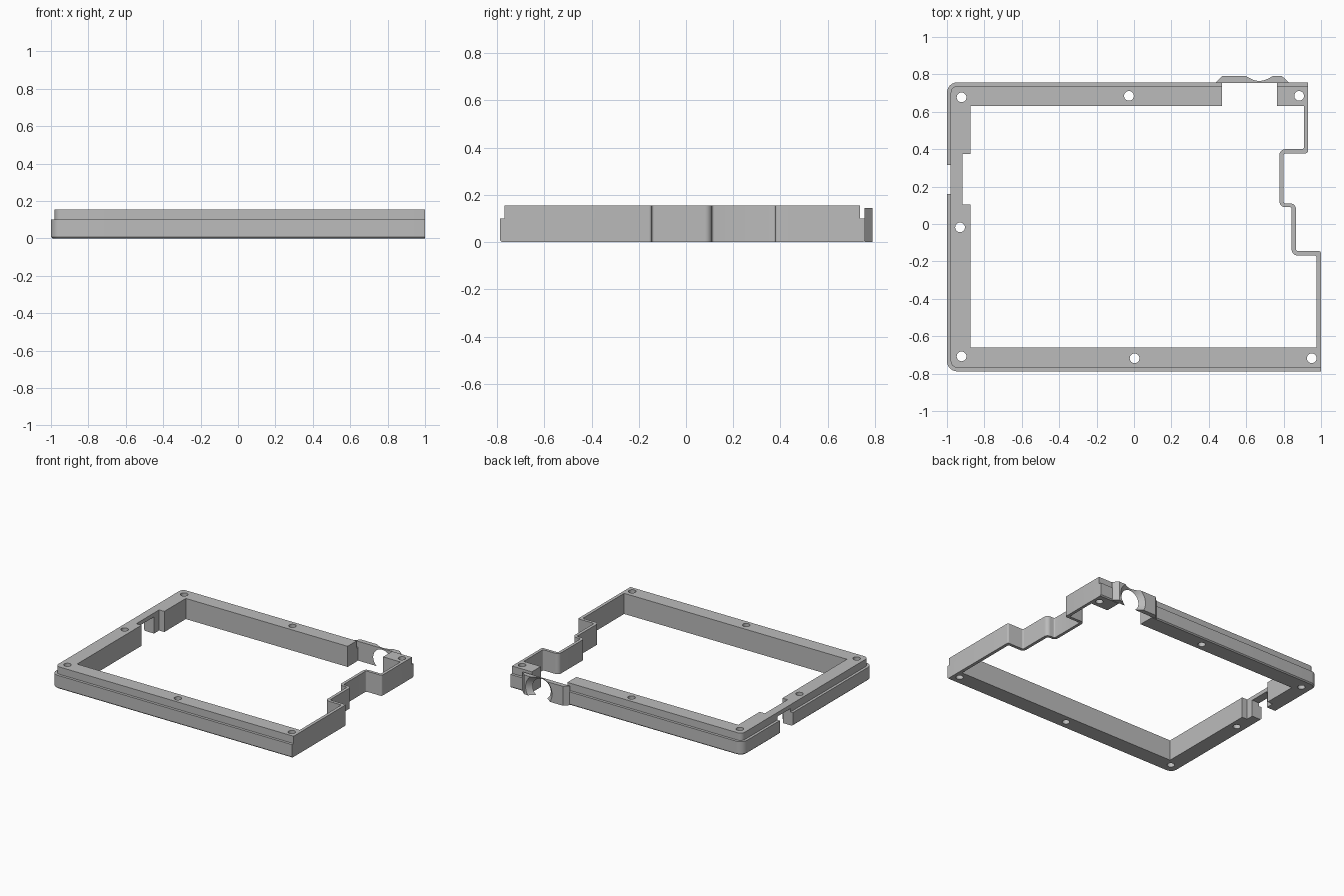
import bpy
import bmesh
import math
from mathutils import Vector, Matrix

cube = bpy.data.objects.get("Cube")
if cube:
    bpy.data.objects.remove(cube, do_unlink=True)

GREY = (0.5, 0.5, 0.5, 1)
grey = bpy.data.materials.new("plain grey")
grey.use_nodes = True
grey.diffuse_color = GREY
grey.node_tree.nodes["Principled BSDF"].inputs["Base Color"].default_value = GREY


def rounded(corners, steps=6):
    """Polygon with each (x, y, radius) corner replaced by an arc."""
    out = []
    n = len(corners)
    for i, (x, y, r) in enumerate(corners):
        p = Vector((x, y))
        if r == 0:
            out.append(p)
            continue
        a = (Vector(corners[i - 1][:2]) - p).normalized()
        b = (Vector(corners[(i + 1) % n][:2]) - p).normalized()
        centre = p + (a + b) * r
        for k in range(steps + 1):
            t = k / steps * math.pi / 2
            out.append(centre - b * r * math.cos(t) - a * r * math.sin(t))
    return out


def finish(name, bm):
    bmesh.ops.recalc_face_normals(bm, faces=bm.faces)
    mesh = bpy.data.meshes.new(name)
    bm.to_mesh(mesh)
    bm.free()
    mesh.materials.append(grey)
    ob = bpy.data.objects.new(name, mesh)
    bpy.context.collection.objects.link(ob)
    return ob


def loft(name, layers):
    """Closed solid through (z, outline) layers of equal point count."""
    bm = bmesh.new()
    rings = [[bm.verts.new((p[0], p[1], z)) for p in pts] for z, pts in layers]
    for low, high in zip(rings, rings[1:]):
        for i in range(len(low)):
            bm.faces.new((low[i - 1], low[i], high[i], high[i - 1]))
    bm.faces.new(rings[0][::-1])
    bm.faces.new(rings[-1])
    return finish(name, bm)


def box(name, x0, x1, y0, y1, z0, z1):
    pts = [(x0, y0), (x1, y0), (x1, y1), (x0, y1)]
    return loft(name, [(z0, pts), (z1, pts)])


def cone(name, r1, r2, depth, matrix, sides=48):
    bm = bmesh.new()
    bmesh.ops.create_cone(bm, cap_ends=True, segments=sides, radius1=r1,
                          radius2=r2, depth=depth, matrix=matrix)
    return finish(name, bm)


def cut(target, cutter):
    cutter.hide_render = True
    mod = target.modifiers.new("cut", "BOOLEAN")
    mod.operation = "DIFFERENCE"
    mod.solver = "EXACT"
    mod.object = cutter
    bpy.context.view_layer.objects.active = target
    bpy.ops.object.modifier_apply(modifier=mod.name)
    bpy.data.objects.remove(cutter, do_unlink=True)


def outline(d):
    """Outer edge, drawn in by d on the left, front and back."""
    r = 0.055 - d
    return rounded([
        (-1 + d, -0.788 + d, r), (1, -0.788 + d, 0), (1, -0.145, 0.012),
        (0.866, -0.145, 0.01), (0.866, 0.11, 0.03), (0.8, 0.11, 0.01),
        (0.8, 0.378, 0.01), (0.93, 0.378, 0.012), (0.93, 0.757 - d, 0),
        (-1 + d, 0.757 - d, r)])


# Stepped frame body
TOP = 0.155
frame = loft("frame", [(0, outline(0.008)), (0.008, outline(0)),
                       (0.1, outline(0)), (0.1, outline(0.02)),
                       (TOP, outline(0.02))])

# Inner opening, following the thin stepped wall
inner = rounded([
    (-0.875, -0.66, 0), (0.976, -0.66, 0), (0.976, -0.168, 0.01),
    (0.843, -0.168, 0.03), (0.843, 0.09, 0.01), (0.778, 0.09, 0.03),
    (0.778, 0.4, 0.03), (0.908, 0.4, 0.01), (0.908, 0.63, 0),
    (-0.875, 0.63, 0)])
cut(frame, loft("opening", [(-0.1, inner), (0.3, inner)]))

# Back gap, left pocket and the port below the left strip
cut(frame, box("back_gap", 0.47, 0.765, 0.6, 0.8, -0.1, 0.3))
cut(frame, box("left_pocket", -0.918, -0.8, 0.105, 0.375, -0.1, 0.3))
cut(frame, box("left_port", -1.1, -0.9, 0.16, 0.315, -0.1, 0.125))
cut(frame, box("left_lip_gap", -1.1, -0.98, 0.16, 0.315, -0.1, 0.3))

# Screw holes
for x, y in [(-0.922, 0.677), (-0.027, 0.685), (0.883, 0.685), (-0.93, -0.018),
             (-0.922, -0.708), (0.003, -0.718), (0.95, -0.718)]:
    cut(frame, cone("screw_hole", 0.026, 0.026, 0.6,
                    Matrix.Translation((x, y, 0.1)), 24))

# Cable bracket across the back gap, with a flared round bore
foot = [(0.435, 0.755), (0.83, 0.755), (0.792, 0.79), (0.47, 0.79)]
bracket = loft("cable_bracket", [(0, foot), (0.145, foot)])
turn = Matrix.Rotation(math.radians(90), 4, "X")
cut(bracket, cone("flared_bore", 0.115, 0.07, 0.045,
                  Matrix.Translation((0.67, 0.7725, 0.06)) @ turn))

# Smooth the rounded corners while keeping edges crisp
for ob in (frame, bracket):
    bpy.ops.object.select_all(action="DESELECT")
    ob.select_set(True)
    bpy.context.view_layer.objects.active = ob
    bpy.ops.object.shade_smooth_by_angle(angle=math.radians(30))
